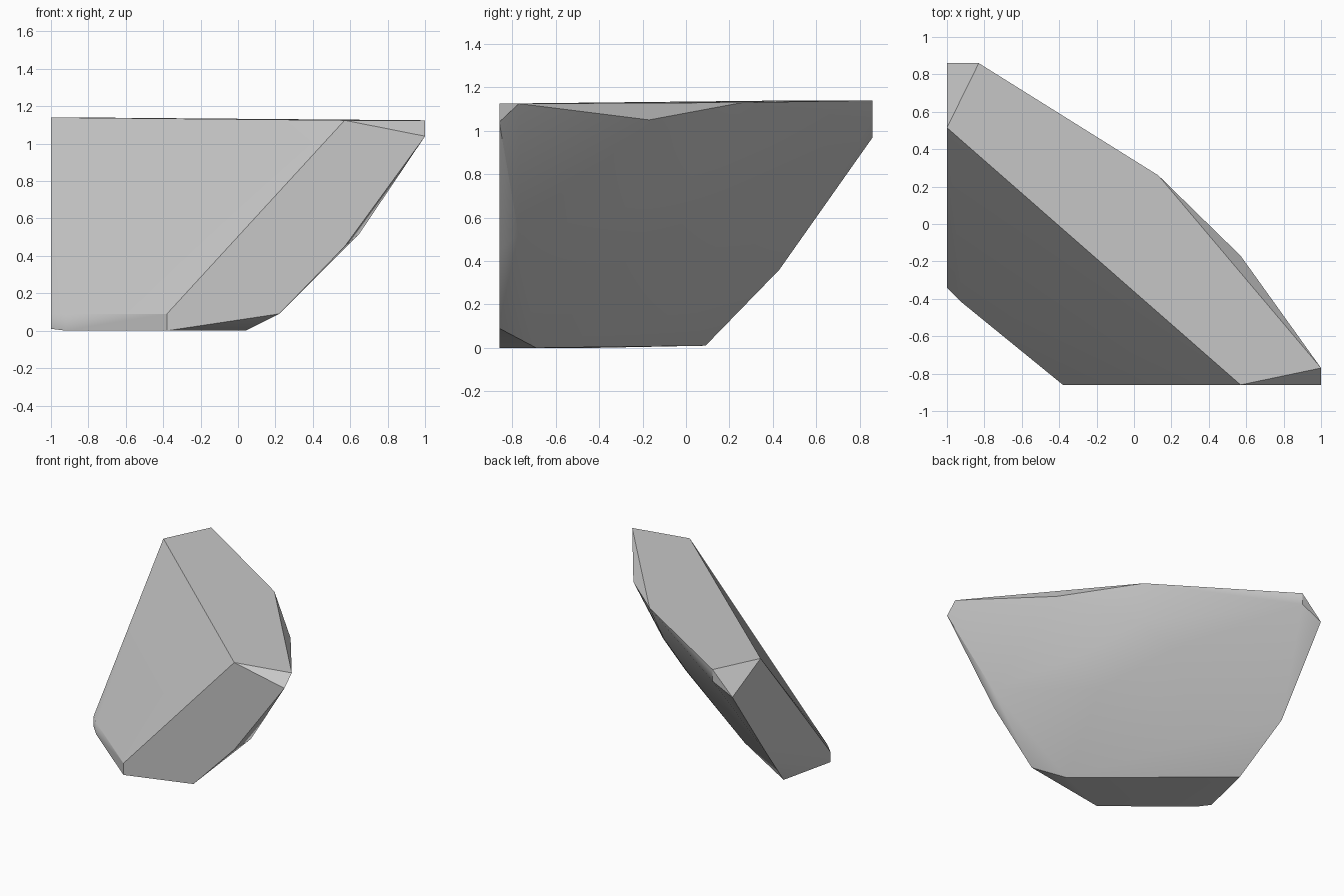
import bpy, bmesh, math

cube = bpy.data.objects.get("Cube")
if cube:
    bpy.data.objects.remove(cube, do_unlink=True)

# Single stone colour
stone = bpy.data.materials.new("stone_grey")
stone.use_nodes = True
colour = (0.57, 0.57, 0.57, 1)
stone.diffuse_color = colour
stone.node_tree.nodes["Principled BSDF"].inputs["Base Color"].default_value = colour

# Corners of the chipped rock, grouped by region
top = [(-1, .515, 1.14), (-.83, .86, 1.14), (.13, .26, 1.13),
       (1, -.77, 1.125), (.57, -.86, 1.125)]
chips = [(-1, .86, .97), (-.83, .86, 1.05), (.57, -.17, 1.05),
         (1, -.86, 1.04), (.65, -.77, .52), (.57, -.86, .45)]
base = [(-.38, -.86, 0), (.04, -.69, 0), (-.9, .09, .01),
        (-1, -.34, .01), (-.92, -.42, 0)]
base_rim = [(-.38, -.86, .09), (-.92, -.42, .09), (-1, -.34, .09), (.22, -.86, .09)]
back_edge = [(-1, .43, .36)]
back_bulge = [(.33, -.19, .67), (.07, .17, .875), (.145, -.2, .47),
              (-.17, .24, .72), (-.53, .04, .18)]

# Wrap the corners in a convex shell and merge the flat facets
bm = bmesh.new()
for co in top + chips + base + base_rim + back_edge + back_bulge:
    bm.verts.new(co)
bmesh.ops.convex_hull(bm, input=bm.verts[:])
loose = [v for v in bm.verts if not v.link_faces]
bmesh.ops.delete(bm, geom=loose, context='VERTS')
bmesh.ops.dissolve_limit(bm, angle_limit=math.radians(2), verts=bm.verts[:], edges=bm.edges[:])
bmesh.ops.recalc_face_normals(bm, faces=bm.faces[:])

mesh = bpy.data.meshes.new("rock")
bm.to_mesh(mesh)
bm.free()
mesh.materials.append(stone)
rock = bpy.data.objects.new("rock", mesh)
bpy.context.collection.objects.link(rock)

# Smooth the rounded back while keeping the chipped edges crisp and big faces flat
bpy.context.view_layer.objects.active = rock
rock.select_set(True)
bpy.ops.object.shade_smooth_by_angle(angle=math.radians(30))
weighted = rock.modifiers.new("flat_large_faces", 'WEIGHTED_NORMAL')
weighted.keep_sharp = True
